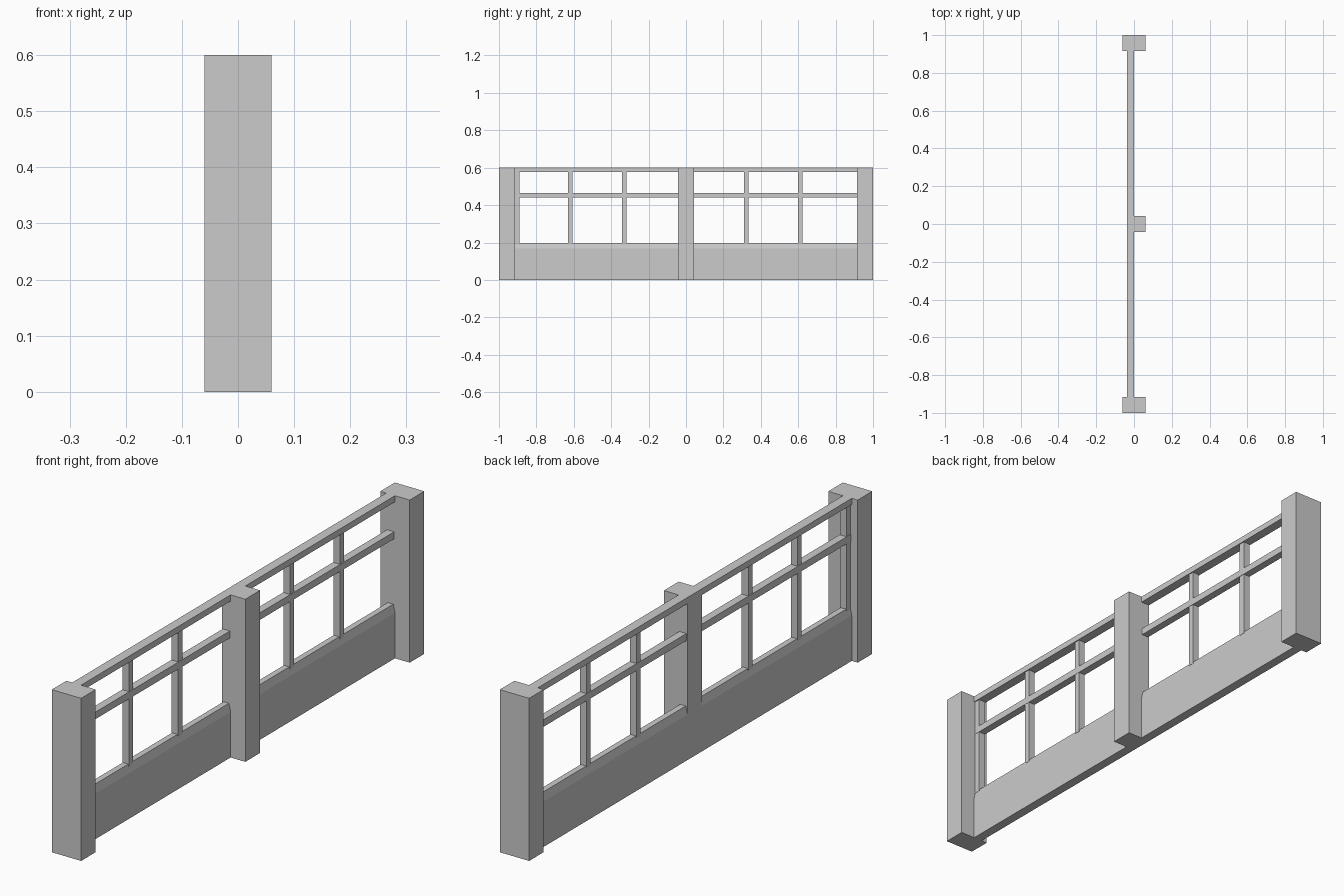
import bpy, bmesh

if "Cube" in bpy.data.objects:
    bpy.data.objects.remove(bpy.data.objects["Cube"])


def prism(name, profile, y0, y1):
    """Extrude an (x, z) profile along y."""
    bm = bmesh.new()
    face = bm.faces.new([bm.verts.new((x, y0, z)) for x, z in profile])
    out = bmesh.ops.extrude_face_region(bm, geom=[face])
    verts = [g for g in out["geom"] if isinstance(g, bmesh.types.BMVert)]
    bmesh.ops.translate(bm, verts=verts, vec=(0, y1 - y0, 0))
    bmesh.ops.recalc_face_normals(bm, faces=bm.faces)
    mesh = bpy.data.meshes.new(name)
    bm.to_mesh(mesh)
    bm.free()
    obj = bpy.data.objects.new(name, mesh)
    bpy.context.collection.objects.link(obj)
    return obj


def box(name, x0, x1, y0, y1, z0, z1):
    return prism(name, [(x0, z0), (x1, z0), (x1, z1), (x0, z1)], y0, y1)


BACK, FRONT = -0.036, 0.0
END = 0.93      # rails are let slightly into the end posts
HEIGHT = 0.6

# End posts and the half-depth middle post
box("end_post_near", -0.06, 0.06, -1.0, -0.915, 0, HEIGHT)
box("end_post_far", -0.06, 0.06, 0.915, 1.0, 0, HEIGHT)
box("middle_post", BACK, 0.06, -0.043, 0.043, 0, HEIGHT)

# Solid lower panel with a bevelled sill along its top
prism("lower_panel", [(BACK, 0), (FRONT, 0), (FRONT, 0.168), (-0.007, 0.198),
                      (-0.029, 0.198), (BACK, 0.168)], -END, END)

# Horizontal rails
box("top_rail", BACK, FRONT, -END, END, 0.577, HEIGHT)
box("middle_rail", BACK + 0.004, FRONT - 0.003, -END, END, 0.44, 0.466)

# Vertical glazing bars and the thin stile beside the near post
for i, y in enumerate((-0.618, -0.331, 0.321, 0.612)):
    box(f"upright_bar_{i + 1}", -0.031, -0.004, y - 0.012, y + 0.012, 0.19, 0.585)
box("end_stile", -0.031, -0.004, -0.92, -0.891, 0.19, 0.585)
